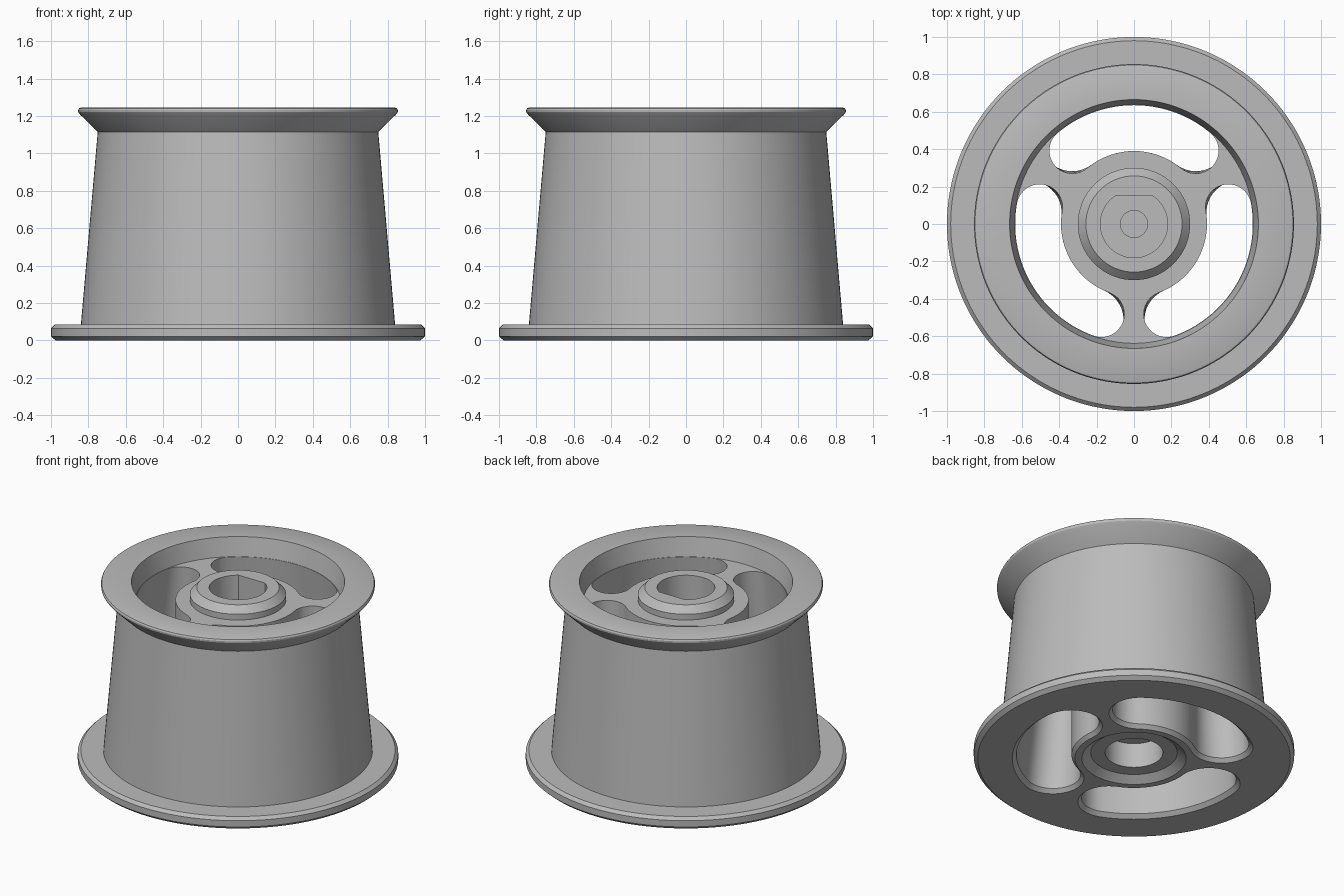
import bpy, bmesh, math

if "Cube" in bpy.data.objects:
    bpy.data.objects.remove(bpy.data.objects["Cube"])

metal = bpy.data.materials.new("plain_grey")
metal.use_nodes = True
grey = (0.5, 0.5, 0.5, 1)
metal.diffuse_color = grey
metal.node_tree.nodes["Principled BSDF"].inputs["Base Color"].default_value = grey


def make_object(name, bm):
    bmesh.ops.recalc_face_normals(bm, faces=bm.faces)
    mesh = bpy.data.meshes.new(name)
    bm.to_mesh(mesh)
    bm.free()
    mesh.materials.append(metal)
    obj = bpy.data.objects.new(name, mesh)
    bpy.context.collection.objects.link(obj)
    return obj


def lathe(name, profile, steps=144):
    bm = bmesh.new()
    verts = [bm.verts.new((r, 0, z)) for r, z in profile]
    edges = [bm.edges.new(pair) for pair in zip(verts, verts[1:])]
    bmesh.ops.spin(bm, geom=verts + edges, cent=(0, 0, 0), axis=(0, 0, 1),
                   angle=math.tau, steps=steps)
    bmesh.ops.remove_doubles(bm, verts=bm.verts, dist=0.0001)
    return make_object(name, bm)


def loft(name, sections):
    """Skin a stack of matching outlines, each given as (points, z)."""
    bm = bmesh.new()
    rings = [[bm.verts.new((x, y, z)) for x, y in pts] for pts, z in sections]
    n = len(rings[0])
    for low, high in zip(rings, rings[1:]):
        for i in range(n):
            j = (i + 1) % n
            bm.faces.new((low[i], low[j], high[j], high[i]))
    bm.faces.new(rings[0][::-1])
    bm.faces.new(rings[-1])
    return make_object(name, bm)


def arc(cx, cy, r, start, end, n):
    return [(cx + r * math.cos(start + (end - start) * i / n),
             cy + r * math.sin(start + (end - start) * i / n)) for i in range(n)]


def slot(mid, inner, outer, spoke_half):
    """Curved slot with round ends, leaving half a spoke at either side."""
    r, w = (inner + outer) / 2, (outer - inner) / 2
    half = math.pi / 3 - math.asin((spoke_half + w) / r)
    a, b = mid - half, mid + half
    return (arc(0, 0, outer, a, b, 36)
            + arc(r * math.cos(b), r * math.sin(b), w, b, b + math.pi, 20)
            + arc(0, 0, inner, b, a, 36)
            + arc(r * math.cos(a), r * math.sin(a), w, a + math.pi, a + math.tau, 20))


def cut(target, cutter):
    cutter.hide_render = True
    mod = target.modifiers.new("cut", "BOOLEAN")
    mod.operation = "DIFFERENCE"
    mod.solver = "EXACT"
    mod.object = cutter
    bpy.context.view_layer.objects.active = target
    bpy.ops.object.modifier_apply(modifier=mod.name)
    bpy.data.objects.remove(cutter)


# Flanged body: underside, lower flange, tapered wall, flared lip, recess, hub
wheel = lathe("flanged_wheel", [
    (0, 0.21), (0.18, 0.21), (0.18, 0.04), (0.27, 0.04), (0.325, 0),
    (0.975, 0), (1, 0.022), (1, 0.065), (0.98, 0.085), (0.84, 0.085),
    (0.75, 1.115), (0.845, 1.208), (0.854, 1.22), (0.855, 1.231),
    (0.85, 1.241), (0.84, 1.245), (0.665, 1.245), (0.638, 1.12),
    (0.3, 1.12), (0.3, 1.16), (0.257, 1.205), (0, 1.205)])

# Three curved windows, widening downward, with a chamfered lower edge
for k in range(3):
    mid = math.pi / 2 + k * math.tau / 3
    cut(wheel, loft("window_cutter", [
        (slot(mid, 0.36, 0.77, 0.025), -0.01),
        (slot(mid, 0.39, 0.733, 0.056), 0.025),
        (slot(mid, 0.39, 0.635, 0.052), 1.12),
        (slot(mid, 0.39, 0.633, 0.052), 1.15)]))

# Shaft bore with one flat side, and a small pilot hole in its floor
flat = math.asin(0.15 / 0.18)
bore = arc(0, 0, 0.18, math.pi - flat, math.tau + flat, 64)
bore.append((0.18 * math.cos(flat), 0.15))
cut(wheel, loft("bore_cutter", [(bore, 0.5), (bore, 1.3)]))
pilot = arc(0, 0, 0.072, 0, math.tau, 40)
cut(wheel, loft("pilot_cutter", [(pilot, 0.4), (pilot, 0.6)]))

bpy.ops.object.select_all(action="DESELECT")
wheel.select_set(True)
bpy.context.view_layer.objects.active = wheel
bpy.ops.object.shade_smooth_by_angle(angle=math.radians(25))
